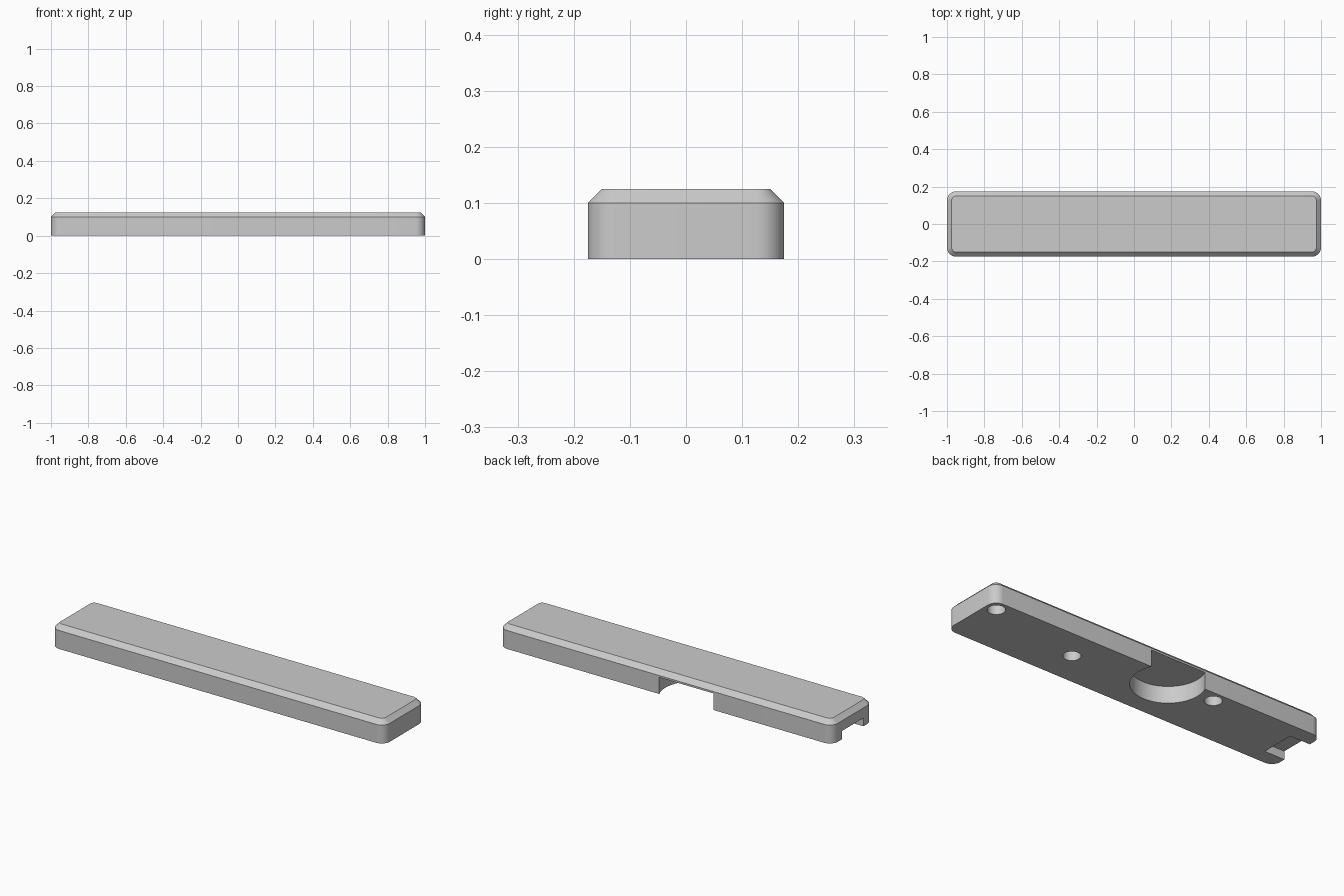
import bpy
import bmesh
from math import cos, sin, pi, radians

HALF_X, HALF_Y, SIDE_TOP, TOP, CORNER, CHAMFER = 1.0, 0.175, 0.10, 0.125, 0.05, 0.025

cube = bpy.data.objects.get("Cube")
if cube:
    bpy.data.objects.remove(cube, do_unlink=True)

grey = bpy.data.materials.new("plain_grey")
grey.use_nodes = True
grey.diffuse_color = (0.6, 0.6, 0.6, 1)
grey.node_tree.nodes["Principled BSDF"].inputs["Base Color"].default_value = (0.6, 0.6, 0.6, 1)


def outline(inset, steps=10):
    """Rounded rectangle, counter-clockwise."""
    r = CORNER - inset
    points = []
    for i, (sx, sy) in enumerate([(1, 1), (-1, 1), (-1, -1), (1, -1)]):
        for k in range(steps + 1):
            a = (i + k / steps) * pi / 2
            points.append((sx * (HALF_X - CORNER) + r * cos(a),
                           sy * (HALF_Y - CORNER) + r * sin(a)))
    return points


# Bar with rounded corners and a chamfered top
bm = bmesh.new()
rings = [[bm.verts.new((x, y, z)) for x, y in outline(inset)]
         for inset, z in [(0, 0), (0, SIDE_TOP), (CHAMFER, TOP)]]
for low, high in zip(rings, rings[1:]):
    for i in range(len(low)):
        j = (i + 1) % len(low)
        bm.faces.new((low[i], low[j], high[j], high[i]))
bm.faces.new(rings[0][::-1])
bm.faces.new(rings[-1])
mesh = bpy.data.meshes.new("bar")
bm.to_mesh(mesh)
bm.free()
mesh.materials.append(grey)
bar = bpy.data.objects.new("bar", mesh)
bpy.context.collection.objects.link(bar)
bpy.context.view_layer.objects.active = bar


def cut(cutter):
    """Subtract the cutter from the underside of the bar."""
    cutter.hide_render = True
    cutter.data.materials.append(grey)
    bpy.ops.object.select_all(action="DESELECT")
    bar.select_set(True)
    bpy.context.view_layer.objects.active = bar
    mod = bar.modifiers.new("cut", "BOOLEAN")
    mod.operation = "DIFFERENCE"
    mod.solver = "EXACT"
    mod.object = cutter
    bpy.ops.object.modifier_apply(modifier=mod.name)
    bpy.data.objects.remove(cutter, do_unlink=True)


def cut_round(x, y, radius, depth, sides):
    bpy.ops.mesh.primitive_cylinder_add(vertices=sides, radius=radius, depth=2 * depth,
                                        location=(x, y, 0))
    cut(bpy.context.object)


# Round pocket that opens through the back
cut_round(-0.125, 0.10, 0.18, 0.09, 96)

# Blind holes
for x, y in [(0.94, 0.114), (0.39, 0.01), (-0.39, 0.114)]:
    cut_round(x, y, 0.043, 0.09, 40)

# Slot open at the end
bpy.ops.mesh.primitive_cube_add(size=1, location=(-1, 0, 0))
slot = bpy.context.object
slot.scale = (0.24, 0.186, 0.09)
cut(slot)

bpy.ops.object.select_all(action="DESELECT")
bar.select_set(True)
bpy.context.view_layer.objects.active = bar
bpy.ops.object.shade_smooth_by_angle(angle=radians(30))
